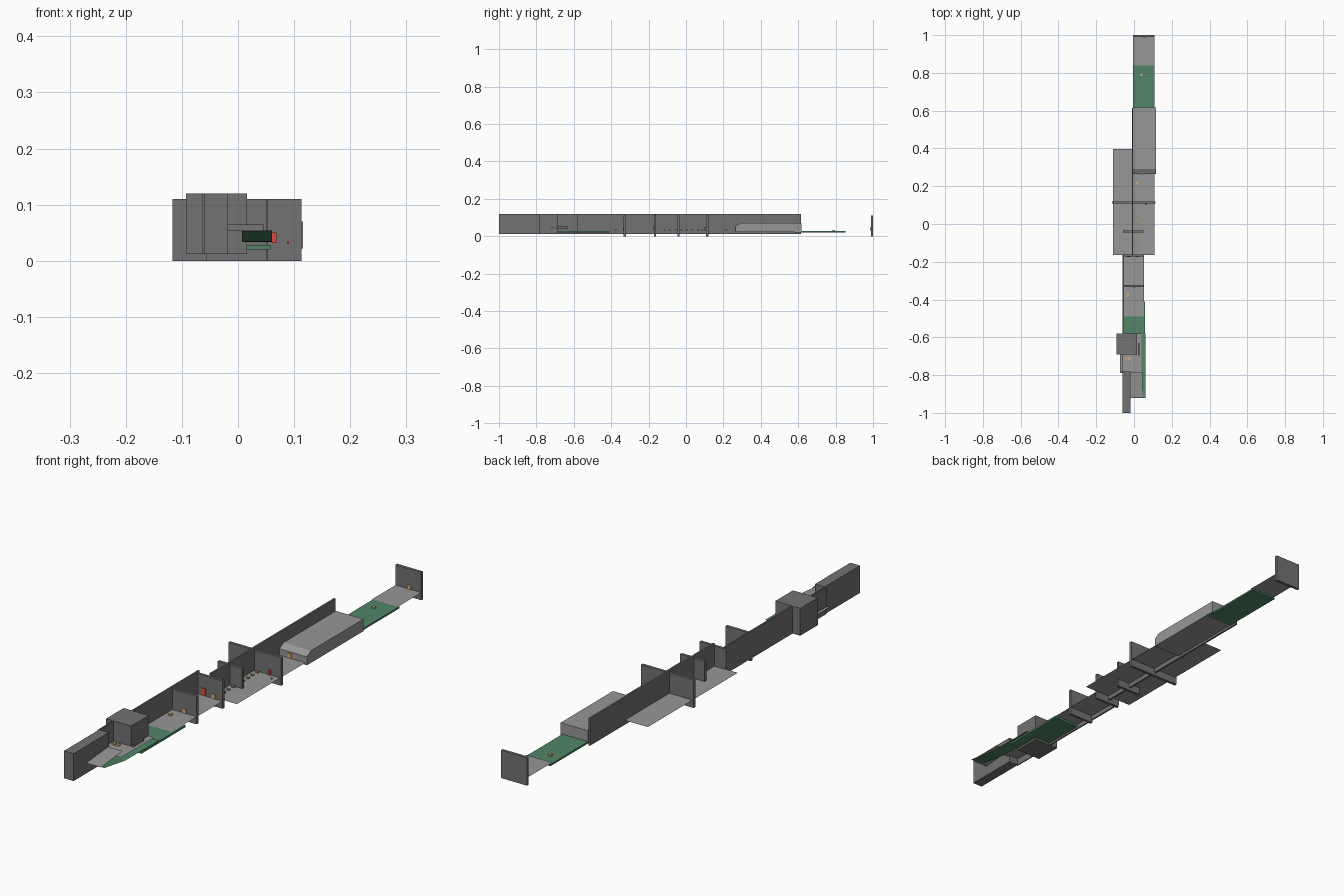
import bpy

def mat(name, c):
    m = bpy.data.materials.new(name)
    m.diffuse_color = (*c, 1)
    return m

WALL = mat("dark_grey", (0.17, 0.17, 0.17))
FLOOR = mat("mid_grey", (0.31, 0.31, 0.31))
GREEN = mat("green", (0.085, 0.235, 0.135))
ORANGE = mat("orange", (0.75, 0.42, 0.18))
RED = mat("red", (0.75, 0.06, 0.05))
YELLOW = mat("dull_yellow", (0.32, 0.27, 0.12))

def mesh(name, verts, faces, m):
    me = bpy.data.meshes.new(name)
    me.from_pydata(verts, [], faces)
    ob = bpy.data.objects.new(name, me)
    bpy.context.collection.objects.link(ob)
    me.materials.append(m)
    return ob

def prism(name, x0, x1, profile, m):
    """Extrude a (y, z) outline from x0 to x1."""
    n = len(profile)
    v = [(x0, y, z) for y, z in profile] + [(x1, y, z) for y, z in profile]
    f = [tuple(range(n))[::-1], tuple(range(n, 2 * n))]
    f += [(i, (i + 1) % n, n + (i + 1) % n, n + i) for i in range(n)]
    return mesh(name, v, f, m)

def box(name, x0, x1, y0, y1, z0, z1, m=WALL):
    return prism(name, x0, x1, [(y0, z0), (y1, z0), (y1, z1), (y0, z1)], m)

def sheet(name, x0, x1, y0, y1, z0, z1=None, m=FLOOR):
    """Thin floor, z0 at the front edge and z1 at the back edge."""
    z1 = z0 if z1 is None else z1
    return mesh(name, [(x0, y0, z0), (x1, y0, z0), (x1, y1, z1), (x0, y1, z1)],
                [(0, 1, 2, 3)], m)

# Floors
sheet("left_floor", -0.112, -0.004, -0.163, 0.398, 0.030)
sheet("middle_floor", -0.004, 0.109, -0.163, 0.272, 0.030)
sheet("front_hall_floor", -0.054, 0.053, -0.490, -0.163, 0.030)
sheet("front_room_floor", -0.075, 0.041, -0.790, -0.580, 0.040)
sheet("entry_ramp", -0.018, 0.045, -0.922, -0.785, 0.053, 0.065)
sheet("back_floor", -0.004, 0.108, 0.840, 0.995, 0.030)

# Water: two flat slabs and a strip that dips at the front
box("front_water", -0.054, 0.058, -0.685, -0.410, 0.020, 0.028, GREEN)
box("back_water", -0.004, 0.108, 0.580, 0.852, 0.020, 0.027, GREEN)
sheet("sloped_water", 0.007, 0.061, -0.920, -0.790, 0.054, 0.034, GREEN)
sheet("water_strip", 0.007, 0.061, -0.790, -0.580, 0.034, 0.033, GREEN)

# Long side walls and solid blocks
box("back_long_wall", -0.011, -0.004, -0.163, 0.615, 0.012, 0.12)
box("front_long_wall", -0.060, -0.054, -0.580, -0.163, 0.012, 0.12)
box("room_block", -0.093, 0.016, -0.690, -0.580, 0.012, 0.12)
box("room_side_wall", -0.064, -0.060, -0.785, -0.690, 0.012, 0.12)
box("entry_block", -0.060, -0.018, -1.0, -0.780, 0.012, 0.12)

# Cross walls
for i, (x0, x1, y) in enumerate([(-0.057, 0.052, -0.328), (-0.057, 0.053, -0.167),
                                 (-0.057, 0.050, -0.040), (-0.117, 0.113, 0.113),
                                 (-0.005, 0.108, 0.994)]):
    box(f"cross_wall_{i + 1}", x0, x1, y - 0.005, y + 0.006, 0.0, 0.11)

# Covered passage with a sloped front edge
prism("passage", -0.004, 0.116, [(0.265, 0.022), (0.617, 0.022), (0.617, 0.070),
                                 (0.290, 0.070), (0.265, 0.055)], FLOOR)

# Small panels on the walls
for i, (x, y) in enumerate([(0.0, -0.335), (0.015, -0.174), (0.040, 0.263), (0.056, 0.986)]):
    box(f"orange_panel_{i + 1}", x - 0.008, x + 0.008, y - 0.001, y + 0.002,
        0.030, 0.048, ORANGE)
box("red_panel_front", -0.037, -0.019, -0.175, -0.172, 0.032, 0.060, RED)
box("red_panel_back", 0.061, 0.069, 0.100, 0.108, 0.032, 0.050, RED)
box("red_pickup", 0.087, 0.091, 0.081, 0.086, 0.030, 0.035, RED)

# Row of small pickups
for i in range(8):
    y = -0.115 + i * 0.03
    box(f"pickup_{i + 1}", 0.013, 0.024, y - 0.005, y + 0.005, 0.032, 0.037, YELLOW)

# Scattered objects on the floors
for i, (x, y, z) in enumerate([(0.015, 0.217, 0.03), (0.040, 0.790, 0.027),
                               (-0.032, -0.375, 0.03), (-0.025, -0.712, 0.04),
                               (-0.042, -0.712, 0.04)]):
    box(f"small_item_{i + 1}", x - 0.006, x + 0.006, y - 0.006, y + 0.006, z, z + 0.006, ORANGE)
box("low_bench", 0.021, 0.030, -0.695, -0.630, 0.042, 0.052)
